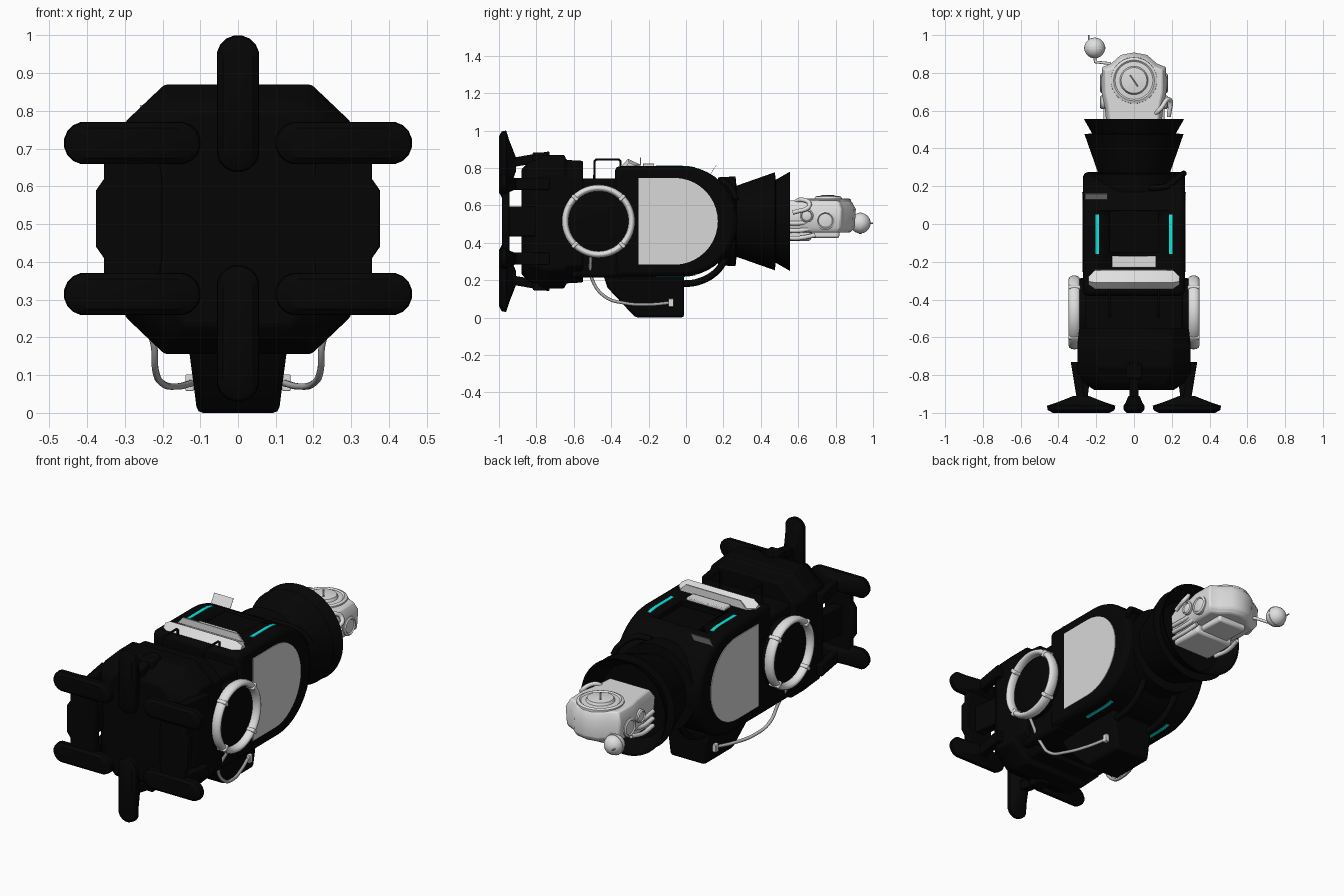
import bpy, bmesh, math
from mathutils import Vector

cube = bpy.data.objects.get("Cube")
if cube:
    bpy.data.objects.remove(cube, do_unlink=True)


def material(name, rgb):
    m = bpy.data.materials.new(name)
    m.use_nodes = True
    m.diffuse_color = (*rgb, 1)
    m.node_tree.nodes["Principled BSDF"].inputs["Base Color"].default_value = (*rgb, 1)
    return m


BLACK = material("hull black", (0.0015, 0.0015, 0.0015))
SILVER = material("pale silver", (0.74, 0.74, 0.74))
PANEL = material("panel grey", (0.69, 0.69, 0.69))
CABLE = material("cable grey", (0.45, 0.45, 0.45))
SLOT = material("slot grey", (0.12, 0.12, 0.12))
CYAN = material("cyan glow", (0.003, 0.8, 0.74))
AXIS = 0.515


def finish(ob, mat, bevel=0.0):
    ob.data.materials.clear()
    ob.data.materials.append(mat)
    if bevel:
        b = ob.modifiers.new("bevel", "BEVEL")
        b.width, b.segments, b.limit_method = bevel, 2, "ANGLE"
        b.angle_limit = math.radians(35)
    bpy.ops.object.select_all(action="DESELECT")
    ob.select_set(True)
    bpy.context.view_layer.objects.active = ob
    bpy.ops.object.shade_smooth_by_angle(angle=math.radians(35))
    return ob


def loft(name, sections, mat, bevel=0.0):
    """Skin a row of equal point loops and cap both ends."""
    bm = bmesh.new()
    loops = [[bm.verts.new(p) for p in sec] for sec in sections]
    n = len(loops[0])
    for a, b in zip(loops, loops[1:]):
        for i in range(n):
            j = (i + 1) % n
            bm.faces.new((a[i], a[j], b[j], b[i]))
    bm.faces.new(loops[0])
    bm.faces.new(loops[-1])
    bmesh.ops.recalc_face_normals(bm, faces=bm.faces)
    me = bpy.data.meshes.new(name)
    bm.to_mesh(me)
    bm.free()
    ob = bpy.data.objects.new(name, me)
    bpy.context.collection.objects.link(ob)
    return finish(ob, mat, bevel)


def side_prism(name, yz, x0, x1, mat, bevel=0.0):
    return loft(name, [[(x, y, z) for y, z in yz] for x in (x0, x1)], mat, bevel)


def box(name, centre, size, mat, bevel=0.0):
    c, h = Vector(centre), Vector(size) / 2
    ring = ((-1, -1), (1, -1), (1, 1), (-1, 1))
    return loft(name, [[(c.x + a * h.x, c.y + s * h.y, c.z + b * h.z) for a, b in ring]
                       for s in (-1, 1)], mat, bevel)


def lathe(name, profile, centre, axis, mat, n=48):
    """Spin (distance, radius) pairs about x, y or z."""
    c, secs = Vector(centre), []
    for d, r in profile:
        ring = []
        for i in range(n):
            t = math.tau * i / n
            u, v = r * math.cos(t), r * math.sin(t)
            ring.append(c + Vector({"x": (d, u, v), "y": (u, d, v), "z": (u, v, d)}[axis]))
        secs.append(ring)
    return loft(name, secs, mat)


def tube(name, points, radius, mat, handle="AUTO"):
    cu = bpy.data.curves.new(name, "CURVE")
    cu.dimensions, cu.bevel_depth, cu.bevel_resolution = "3D", radius, 2
    cu.use_fill_caps = True
    sp = cu.splines.new("BEZIER")
    sp.bezier_points.add(len(points) - 1)
    for bp, p in zip(sp.bezier_points, points):
        bp.co = p
        bp.handle_left_type = bp.handle_right_type = handle
    ob = bpy.data.objects.new(name, cu)
    bpy.context.collection.objects.link(ob)
    cu.materials.append(mat)


def d_shape(y0, yc, r, n=20):
    arc = [(yc + r * math.cos(t), AXIS + r * math.sin(t))
           for t in (math.pi * (i / n - 0.5) for i in range(n + 1))]
    return [(y0, AXIS - r)] + arc + [(y0, AXIS + r)]


# Main hull with a rounded rear and a roof recess, and the narrower neck ahead of it
hull = side_prism("main_hull", d_shape(-0.38, -0.02, 0.295), -0.27, 0.27, BLACK, 0.025)
cutter = box("roof_recess_cutter", (0, -0.04, 0.82), (0.26, 0.22, 0.08), BLACK)
cutter.hide_render = True
cutter.display_type = "WIRE"
cutter.hide_set(True)
cut = hull.modifiers.new("roof_recess", "BOOLEAN")
cut.operation, cut.object = "DIFFERENCE", cutter
box("neck", (0, -0.47, 0.48), (0.52, 0.3, 0.53), BLACK, 0.02)

# Eight-sided front module
octagon = []
for sx, sz in ((1, 1), (1, -1), (-1, -1), (-1, 1)):
    pair = [(sx * 0.65, sz), (sx, sz * 0.72)]
    octagon += pair if sx == sz else pair[::-1]
loft("front_module", [[(u * w, y, 0.513 + v * h) for u, v in octagon] for y, w, h in
     ((-0.88, 0.21, 0.28), (-0.84, 0.265, 0.32), (-0.79, 0.298, 0.335), (-0.76, 0.3, 0.357),
      (-0.65, 0.3, 0.357), (-0.64, 0.3, 0.33), (-0.55, 0.29, 0.325))], BLACK, 0.008)

# Lower keel box
keel = ((-0.45, 0.25), (-0.42, 0.16), (-0.27, 0), (-0.01, 0), (-0.01, 0.25))
loft("keel_box", [[(s * (0.108 + 0.13 * z), y, z) for y, z in keel] for s in (-1, 1)], BLACK, 0.015)

# Rear collar and stepped hollow nozzle
lathe("nozzle", ((0.17, 0.235), (0.265, 0.24), (0.27, 0.19), (0.475, 0.262), (0.48, 0.222),
                 (0.555, 0.265), (0.553, 0.257), (0.46, 0.2), (0.45, 0.02)), (0, 0, AXIS), "y", BLACK, 64)


# Landing pads: rounded bars, tapered towards the strut
def pad(name, cx, cz, upright):
    secs = []
    for y, length, width in ((-1, 0.15, 0.04), (-0.985, 0.178, 0.055), (-0.962, 0.182, 0.057),
                             (-0.945, 0.13, 0.045), (-0.91, 0.04, 0.03)):
        loop = []
        for i in range(16):
            t = math.tau * (i + 0.5) / 16
            u = math.copysign(length - width, math.cos(t)) + width * math.cos(t)
            v = width * math.sin(t)
            loop.append((cx + v, y, cz + u) if upright else (cx + u, y, cz + v))
        secs.append(loop)
    loft(name, secs, BLACK)


def strut(name, a, b, w, h):
    ring = ((-w, -h), (w, -h), (w, h), (-w, h))
    loft(name, [[(p[0] + u, p[1], p[2] + v) for u, v in ring] for p in (a, b)], BLACK, 0.006)


for label, s in (("upper", 1), ("lower", -1)):
    z = AXIS + s * 0.304
    pad(label + "_centre_pad", 0, z, True)
    strut(label + "_centre_strut", (0, -0.93, z + s * 0.01), (0, -0.73, z + s * 0.045), 0.025, 0.025)
    box(label + "_centre_mount", (0, -0.78, z + s * 0.03), (0.085, 0.08, 0.07), BLACK, 0.008)
    for side, m in (("left", 1), ("right", -1)):
        zp = AXIS + s * 0.2
        pad(f"{label}_{side}_pad", m * 0.28, zp, False)
        strut(f"{label}_{side}_strut", (m * 0.28, -0.93, zp), (m * 0.313, -0.73, zp), 0.022, 0.032)

bridge = ((0.22, 0.29), (0.355, 0.29), (0.355, 0.41), (0.376, 0.44), (0.376, 0.59),
          (0.355, 0.62), (0.355, 0.74), (0.22, 0.74), (0.2, 0.62), (0.2, 0.41))
panel_shape = d_shape(-0.255, -0.062, 0.232)
for side, s in (("left", 1), ("right", -1)):
    # Plate joining each pair of side pads
    loft(side + "_pad_bridge", [[(s * x, y, z) for x, z in bridge] for y in (-0.985, -0.945)], BLACK, 0.006)
    strut(side + "_bridge_strut", (s * 0.28, -0.95, AXIS), (s * 0.26, -0.8, AXIS), 0.03, 0.08)
    # Flat side panel
    side_prism(side + "_side_panel", panel_shape, s * 0.267, s * 0.274, PANEL)
    # Round hub with a pale, deep hoop and clamps
    lathe(side + "_hub", ((0.2 * s, 0.185), (0.3 * s, 0.18), (0.305 * s, 0.165)), (0, -0.468, AXIS), "x", BLACK)
    bpy.ops.mesh.primitive_torus_add(location=(s * 0.316, -0.468, AXIS), rotation=(0, math.pi / 2, 0),
                                     major_radius=0.178, minor_radius=0.018, major_segments=56, minor_segments=12)
    hoop = bpy.context.object
    hoop.name = side + "_hoop"
    hoop.scale.z = 1.65
    finish(hoop, SILVER)
    for i in range(4):
        t = math.pi * (0.25 + i / 2)
        clamp = box(f"{side}_hoop_clamp_{i + 1}", (0, 0, 0), (0.064, 0.04, 0.02), SILVER, 0.006)
        clamp.location = (s * 0.316, -0.468 + 0.178 * math.cos(t), AXIS + 0.178 * math.sin(t))
        clamp.rotation_euler.x = t
    # Hanging cable plugged into the keel
    tube(side + "_cable", [(s * x, y, z) for x, y, z in (
        (0.3, -0.51, 0.34), (0.228, -0.5, 0.2), (0.218, -0.43, 0.11), (0.2, -0.33, 0.078),
        (0.16, -0.2, 0.07), (0.12, -0.08, 0.08))], 0.009, CABLE)
    box(side + "_cable_plug", (s * 0.128, -0.08, 0.08), (0.022, 0.028, 0.044), SILVER, 0.003)
    # Glowing strips hugging the hull above and below
    for label, v in (("top", 1), ("bottom", -1)):
        secs = []
        for y in (-0.16, -0.02, 0.0, 0.025, 0.05):
            r = math.sqrt(0.295 ** 2 - max(0, y + 0.02) ** 2)
            secs.append([(s * x, y, AXIS + v * (r + e)) for x, e in
                         ((0.185, -0.004), (0.205, -0.004), (0.205, 0.002), (0.185, 0.002))])
        loft(f"{side}_{label}_light_strip", secs, CYAN)
    # Handrails and lower pipes
    tube(side + "_handrail", [(s * 0.13, y, z) for y, z in (
        (-0.49, 0.74), (-0.49, 0.835), (-0.48, 0.845), (-0.36, 0.845), (-0.35, 0.835), (-0.35, 0.79))],
        0.006, BLACK, "VECTOR")
    tube(side + "_lower_pipe", [(s * 0.11, y, z) for y, z in
         ((-0.03, 0.18), (0.06, 0.19), (0.15, 0.235), (0.22, 0.32))], 0.018, BLACK)
tube("rear_pipe", [(0.08, 0.19, 0.735), (0.17, 0.2, 0.73), (0.24, 0.25, 0.68), (0.265, 0.268, 0.63)], 0.016, BLACK)

# Pale ridge across the roof, its backing plate and a step
ridge = ((-0.06, -0.022), (-0.01, 0.034), (0.055, 0.003), (0.055, -0.03))
loft("roof_ridge", [[(x, -0.3 + y * f, 0.815 + z * f) for y, z in ridge] for x, f in
     ((-0.24, 0.4), (-0.205, 1), (0.205, 1), (0.24, 0.4))], SILVER)
backing = ((-0.21, 0.812), (0.21, 0.812), (0.17, 0.855), (-0.17, 0.855))
loft("roof_backing_plate", [[(x, y, z) for x, z in backing] for y in (-0.247, -0.24)], SILVER)
box("roof_step", (0, -0.2, 0.815), (0.235, 0.06, 0.018), SILVER, 0.004)
# Thin tilted flap near the rear of the roof
side_prism("rear_flap", ((0.12, 0.75), (0.122, 0.749), (0.162, 0.815), (0.16, 0.816)), -0.26, -0.14, SILVER)

# Pale rear probe: stepped body, jaw, turret and lamps
outline = ((-0.14, 0.47), (0.14, 0.47), (0.155, 0.62), (0.172, 0.7), (0.17, 0.83), (0.12, 0.85), (0.07, 0.895),
           (0, 0.908), (-0.07, 0.895), (-0.12, 0.85), (-0.17, 0.83), (-0.172, 0.7), (-0.155, 0.62))
loft("probe_body", [[(x * f, 0.7 + (y - 0.7) * f, z) for x, y in outline] for z, f in
     ((0.455, 0.86), (0.48, 0.97), (0.58, 1), (0.625, 0.88))], SILVER, 0.008)
box("probe_jaw", (0, 0.57, 0.455), (0.24, 0.2, 0.09), SILVER, 0.015)
box("probe_belly", (0, 0.74, 0.45), (0.18, 0.16, 0.05), SILVER, 0.012)
lathe("probe_turret", ((0.6, 0.125), (0.632, 0.122), (0.638, 0.108), (0.632, 0.1),
                       (0.634, 0.075), (0.648, 0.068), (0.654, 0.02)), (0, 0.76, 0), "z", SILVER, 40)
turret_slot = box("turret_slot", (0, 0, 0), (0.01, 0.075, 0.008), SLOT)
turret_slot.location = (0, 0.758, 0.652)
turret_slot.rotation_euler.z = 0.6
for side, s in (("left", 1), ("right", -1)):
    for i, (y, z, r) in enumerate(((0.745, 0.52, 0.052), (0.645, 0.545, 0.036))):
        lathe(f"probe_{side}_lamp_{i + 1}", ((s * 0.13, r), (s * 0.174, r), (s * 0.18, r * 0.8),
              (s * 0.174, r * 0.7), (s * 0.178, r * 0.1)), (0, y, z), "x", SILVER, 24)
    for z in (0.43, 0.47, 0.51):
        tube(f"probe_{side}_cord", [(s * 0.145, 0.5, z), (s * 0.15, 0.6, z - 0.005), (s * 0.14, 0.69, z + 0.01)],
             0.012, SILVER)
tube("probe_hose", [(0.1, 0.57, 0.6), (0.14, 0.61, 0.63), (0.185, 0.66, 0.6), (0.185, 0.57, 0.56)], 0.012, SILVER)

# Ball sensor on a bent arm
bpy.ops.mesh.primitive_uv_sphere_add(segments=24, ring_count=14, radius=0.055, location=(-0.208, 0.932, 0.505))
ball = bpy.context.object
ball.name = "sensor_ball"
finish(ball, SILVER)
tube("sensor_arm", [(-0.12, 0.83, 0.505), (-0.13, 0.85, 0.505), (-0.205, 0.858, 0.505), (-0.208, 0.9, 0.505)],
     0.009, SILVER, "VECTOR")
tube("sensor_aerial", [(-0.24, 0.95, 0.505), (-0.24, 1.0, 0.505)], 0.004, SILVER)
lathe("sensor_band", ((-0.006, 0.057), (0.006, 0.057)), (-0.208, 0.932, 0.505), "y", SILVER, 24)
